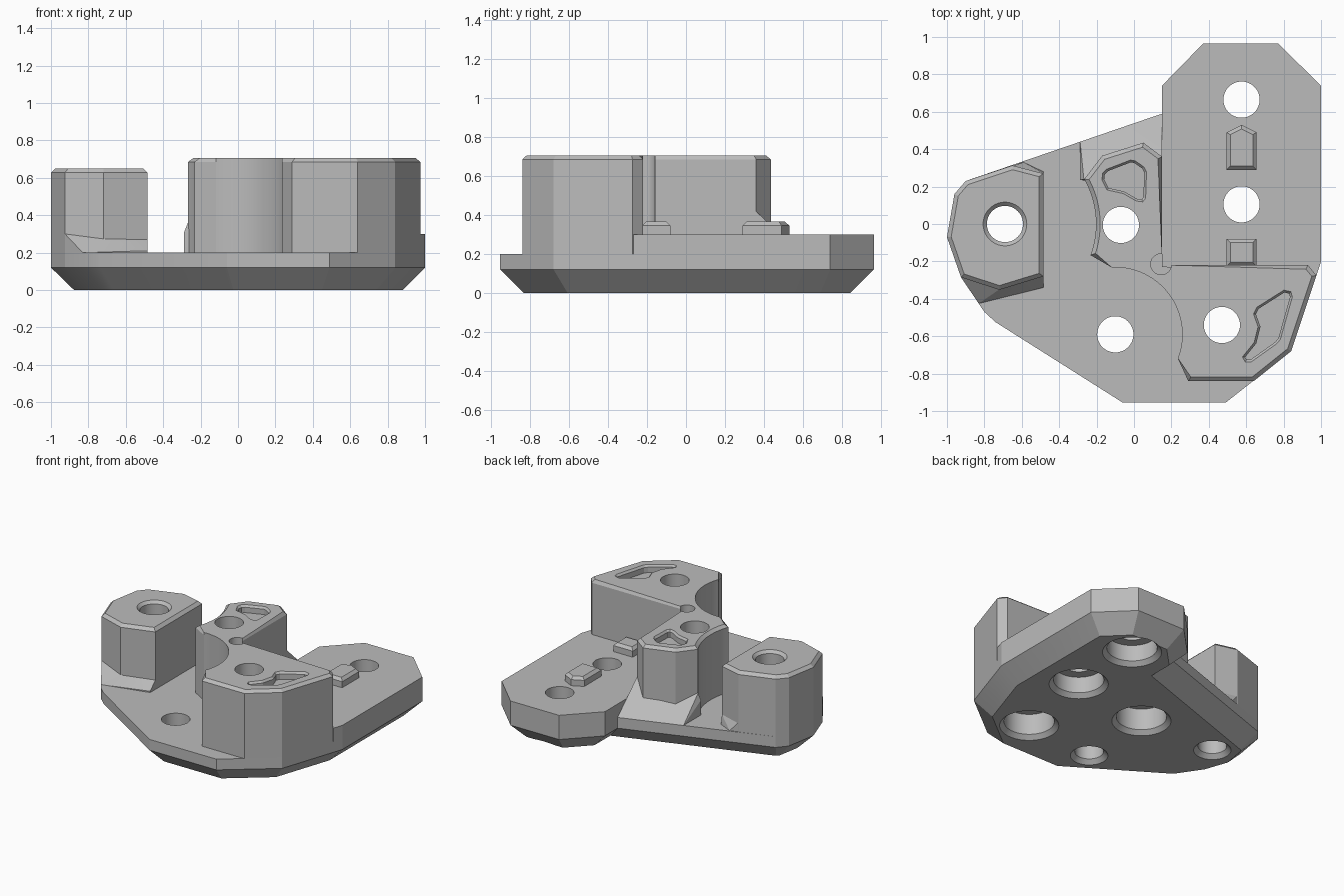
import bpy, bmesh, math
from mathutils import Vector, geometry

if "Cube" in bpy.data.objects:
    bpy.data.objects.remove(bpy.data.objects["Cube"])

grey = bpy.data.materials.new("plain grey")
grey.diffuse_color = (0.5, 0.5, 0.5, 1)
grey.use_nodes = True
grey.node_tree.nodes["Principled BSDF"].inputs["Base Color"].default_value = grey.diffuse_color


def make(name, bm):
    bmesh.ops.recalc_face_normals(bm, faces=bm.faces)
    me = bpy.data.meshes.new(name)
    bm.to_mesh(me)
    bm.free()
    me.materials.append(grey)
    ob = bpy.data.objects.new(name, me)
    bpy.context.collection.objects.link(ob)
    return ob


def inset(pts, d):
    """Mitred inset of a counter-clockwise outline; a third value of 0 pins a point."""
    out = []
    for i, p in enumerate(pts):
        a, b, c = (Vector(q[:2]) for q in (pts[i - 1], p, pts[(i + 1) % len(pts)]))
        u, v = (b - a).normalized(), (c - b).normalized()
        n1, n2 = Vector((-u.y, u.x)), Vector((-v.y, v.x))
        w = p[2] if len(p) > 2 else 1
        out.append(b + (n1 + n2) * (w * d / (1 + n1.dot(n2))))
    return out


def add_stack(bm, pts, layers):
    """Solid through (z, inset) layers of one outline."""
    rings = [[bm.verts.new((q[0], q[1], z)) for q in inset(pts, d)] for z, d in layers]
    for lo, hi in zip(rings, rings[1:]):
        for i in range(len(lo)):
            bm.faces.new((lo[i - 1], lo[i], hi[i], hi[i - 1]))
    bm.faces.new(rings[0][::-1])
    bm.faces.new(rings[-1])


def stack(name, pts, layers):
    bm = bmesh.new()
    add_stack(bm, pts, layers)
    return make(name, bm)


def hull(name, pts):
    bm = bmesh.new()
    for p in pts:
        bm.verts.new(p)
    r = bmesh.ops.convex_hull(bm, input=bm.verts)
    bmesh.ops.delete(bm, geom=list({g for g in r["geom_interior"] if isinstance(g, bmesh.types.BMVert)}), context='VERTS')
    bmesh.ops.dissolve_limit(bm, angle_limit=0.01, verts=bm.verts, edges=bm.edges)
    return make(name, bm)


def arc(cx, cy, r, a0, a1, n, w=1):
    return [(cx + r * math.cos(math.radians(a0 + (a1 - a0) * i / n)),
             cy + r * math.sin(math.radians(a0 + (a1 - a0) * i / n)), w) for i in range(n + 1)]


# base plate with chamfered underside
plate_pts = [(0.37, 0.965), (0.15, 0.74), (0.15, 0.59), (-0.90, 0.23), (-0.96, 0.16),
             (-1.0, -0.07), (-0.925, -0.285), (-0.80, -0.47), (-0.74, -0.525), (-0.06, -0.955),
             (0.49, -0.955), (0.84, -0.68), (1.0, -0.2), (1.0, 0.74), (0.77, 0.965)]
parts = [stack("base_plate", plate_pts, [(0, 0.12), (0.12, 0), (0.2, 0)])]

# raised arm
parts.append(stack("raised_arm", [(0.15, -0.23), (0.977, -0.27), (1.0, -0.2), (1.0, 0.74), (0.77, 0.965),
                                  (0.37, 0.965), (0.15, 0.74)], [(0.2, 0), (0.3, 0)]))

# angled tower with two scooped sides and a round relief in the inner corner
tower_pts = ([(0.15, 0.36), (0.05, 0.435), (-0.17, 0.365)]
             + arc(-0.69, 0, 0.487, 29.5, -20, 16)
             + arc(-0.10, -0.59, 0.358, 93, -21, 36, 0)
             + [(0.29, -0.84), (0.64, -0.84), (0.84, -0.68), (0.975, -0.275), (0.93, -0.22)]
             + arc(0.145, -0.215, 0.056, -5, -275, 24, 0))
parts.append(stack("tower", tower_pts, [(0.2, 0), (0.685, 0), (0.705, 0.022)]))

# sloped foot behind the tower
parts.append(hull("tower_foot", [(-0.288, 0.44, 0.2), (0.15, 0.59, 0.2), (0.15, 0.36, 0.418), (0.15, 0.2, 0.418),
                                 (0.15, 0.2, 0.2), (-0.268, 0.24, 0.36), (-0.288, 0.235, 0.31), (-0.288, 0.235, 0.2)]))

# left post and its sloped foot
post_pts = [(-0.485, 0.27), (-0.65, 0.313), (-0.90, 0.23), (-0.96, 0.16), (-1.0, -0.07),
            (-0.925, -0.285), (-0.72, -0.352), (-0.485, -0.28)]
parts.append(stack("post", post_pts, [(0.2, 0), (0.628, 0), (0.65, 0.022)]))
parts.append(hull("post_foot", [(-0.925, -0.285, 0.3), (-0.72, -0.35, 0.275), (-0.485, -0.28, 0.27),
                                (-0.925, -0.285, 0.2), (-0.83, -0.425, 0.2), (-0.485, -0.34, 0.2),
                                (-0.485, -0.34, 0.21), (-0.485, 0.28, 0.2), (-0.485, 0.27, 0.27),
                                (-0.59, 0.33, 0.2), (-0.65, 0.31, 0.27), (-0.65, 0.31, 0.2)]))

# locating keys on the arm
parts.append(stack("pointed_key", [(0.495, 0.29), (0.655, 0.29), (0.655, 0.49), (0.575, 0.53), (0.495, 0.49)],
                   [(0.3, 0), (0.345, 0), (0.365, 0.02)]))
parts.append(stack("square_key", [(0.495, -0.225), (0.655, -0.225), (0.655, -0.08), (0.495, -0.08)],
                   [(0.3, 0), (0.345, 0), (0.365, 0.02)]))

# screw holes: a turned cutter each, with chamfered mouth below
cut = bmesh.new()


def hole(x, y, layers):
    add_stack(cut, arc(x, y, 0.3, 0, 354.375, 63), [(z, 0.3 - r) for z, r in layers])


for x, y, depth in [(0.575, 0.665, 0.15), (0.575, 0.105, 0.15), (-0.07, -0.005, 0.19), (0.47, -0.54, 0.185)]:
    hole(x, y, [(-0.05, 0.25), (0.03, 0.17), (depth, 0.17), (depth, 0.097), (0.9, 0.097)])
hole(-0.10, -0.59, [(-0.05, 0.177), (0.03, 0.097), (0.9, 0.097)])
hole(-0.69, 0, [(-0.05, 0.177), (0.03, 0.097), (0.63, 0.097), (0.70, 0.167)])

# chamfered pockets in the tower top
for pocket in ([(-0.18, 0.235), (-0.15, 0.175), (-0.06, 0.155), (0.01, 0.115), (0.05, 0.11), (0.07, 0.135),
                (0.075, 0.28), (0.06, 0.31), (0.01, 0.345), (-0.02, 0.35), (-0.15, 0.30), (-0.175, 0.275)],
               [(0.57, -0.71), (0.59, -0.745), (0.63, -0.745), (0.77, -0.645), (0.79, -0.62), (0.855, -0.39),
                (0.845, -0.355), (0.80, -0.345), (0.65, -0.44), (0.63, -0.48), (0.655, -0.55), (0.635, -0.63)]):
    add_stack(cut, pocket, [(0.65, 0.02), (0.69, 0.02), (0.74, -0.02)])
cutter = make("hole_cutter", cut)
cutter.hide_render = True

for ob in parts:
    bpy.ops.object.select_all(action='DESELECT')
    ob.select_set(True)
    bpy.context.view_layer.objects.active = ob
    if "key" not in ob.name:
        m = ob.modifiers.new("holes", 'BOOLEAN')
        m.operation, m.solver, m.object = 'DIFFERENCE', 'EXACT', cutter
        bpy.ops.object.modifier_apply(modifier=m.name)
    bpy.ops.object.shade_smooth_by_angle(angle=math.radians(14))
bpy.data.objects.remove(cutter)
